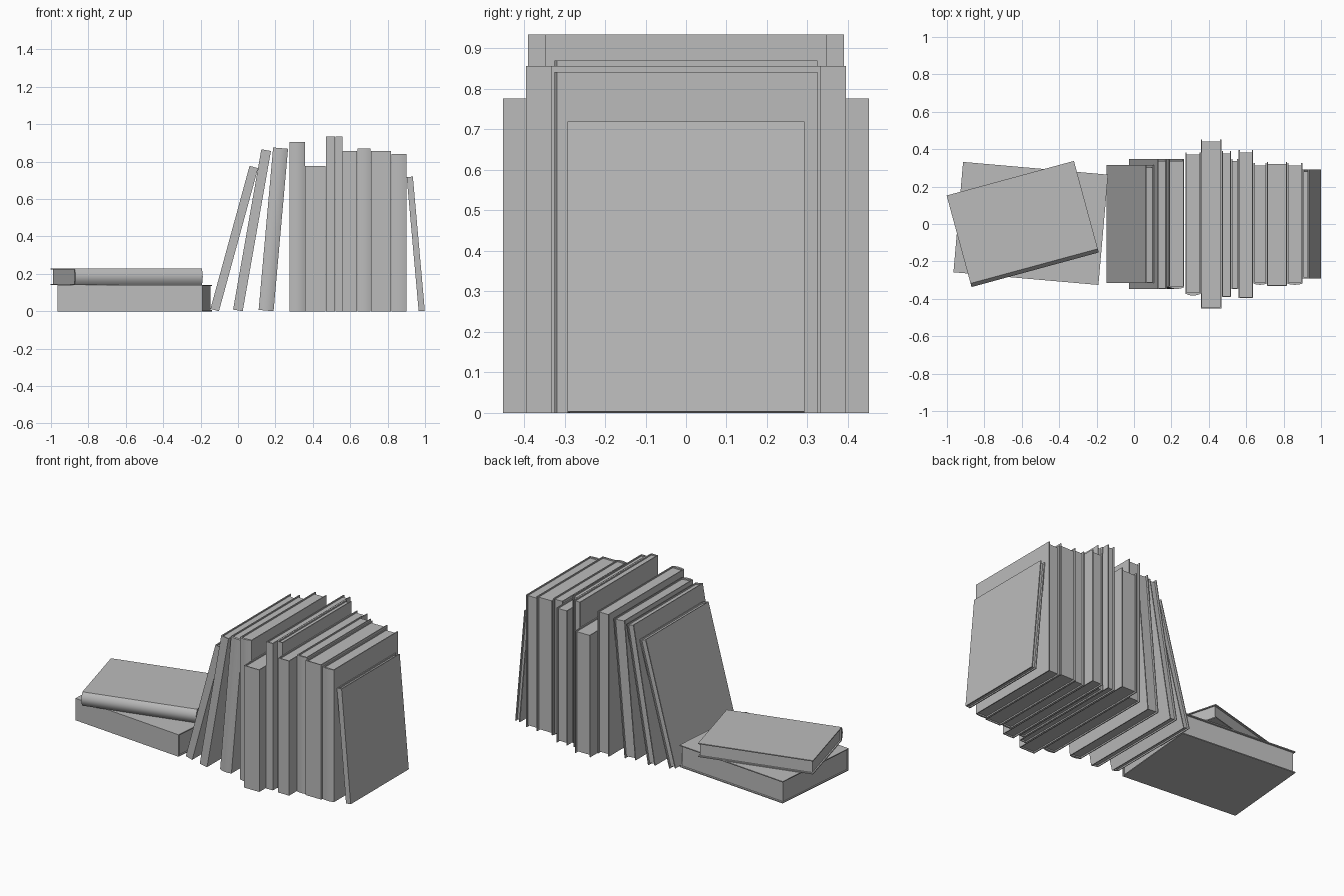
import bpy, bmesh, math
from mathutils import Matrix

cube = bpy.data.objects.get("Cube")
if cube:
    bpy.data.objects.remove(cube)

grey = bpy.data.materials.new("plain_grey")
grey.use_nodes = True
colour = (0.5, 0.5, 0.5, 1)
grey.diffuse_color = colour
grey.node_tree.nodes["Principled BSDF"].inputs["Base Color"].default_value = colour

BOARD = 0.006    # cover thickness
INSET = 0.012    # how far pages sit inside the cover


def prism(bm, outline, z0, z1):
    """Extrude a flat outline from z0 up to z1."""
    low = [bm.verts.new((x, y, z0)) for x, y in outline]
    high = [bm.verts.new((x, y, z1)) for x, y in outline]
    bm.faces.new(low[::-1])
    bm.faces.new(high)
    n = len(low)
    for i in range(n):
        j = (i + 1) % n
        bm.faces.new((low[i], low[j], high[j], high[i]))


def book(name, t, d, h, matrix, bulge=0.0):
    """Cover with its spine towards -y, and a page block inset on three sides."""
    bm = bmesh.new()
    a, b = t / 2, d / 2
    steps = 10 if bulge else 1
    spine = []
    for i in range(steps + 1):
        u = 2 * i / steps - 1
        spine.append((a * u, -b + bulge * u * u))
    inner, back = a - BOARD, -b + bulge + BOARD
    cover = spine + [(a, b), (inner, b), (inner, back),
                     (-inner, back), (-inner, b), (-a, b)]
    prism(bm, cover, -h / 2, h / 2)
    edge, top = b - INSET, h / 2 - INSET * 0.7
    pages = [(-inner, back), (inner, back), (inner, edge), (-inner, edge)]
    prism(bm, pages, -top, top)
    bmesh.ops.recalc_face_normals(bm, faces=bm.faces)
    mesh = bpy.data.meshes.new(name)
    bm.to_mesh(mesh)
    bm.free()
    mesh.materials.append(grey)
    ob = bpy.data.objects.new(name, mesh)
    ob.matrix_world = matrix
    bpy.context.collection.objects.link(ob)
    bpy.ops.object.select_all(action='DESELECT')
    ob.select_set(True)
    bpy.context.view_layer.objects.active = ob
    bpy.ops.object.shade_smooth_by_angle(angle=math.radians(30))


def rot(degrees, axis):
    return Matrix.Rotation(math.radians(degrees), 4, axis)


# Upright books: left x, right x, depth, height, spine bulge
upright = [
    (0.275, 0.357, 0.765, 0.905, 0.01),
    (0.358, 0.467, 0.905, 0.777, 0),
    (0.47, 0.519, 0.78, 0.935, 0),
    (0.52, 0.558, 0.695, 0.935, 0),
    (0.56, 0.637, 0.79, 0.857, 0),
    (0.64, 0.709, 0.65, 0.87, 0.006),
    (0.71, 0.819, 0.665, 0.857, 0),
    (0.82, 0.9, 0.65, 0.842, 0.006),
]
for i, (x0, x1, d, h, bulge) in enumerate(upright):
    place = Matrix.Translation(((x0 + x1) / 2, 0, h / 2))
    book(f"upright_book_{i + 1}", x1 - x0, d, h, place, bulge)

# Leaning books: x of the corner on the ground, thickness, depth, length, tilt
leaning = [
    (-0.102, 0.047, 0.63, 0.793, 15.3, 0),
    (0.025, 0.052, 0.695, 0.87, 10, 0),
    (0.19, 0.08, 0.695, 0.872, 5.1, 0.01),
    (0.966, 0.033, 0.585, 0.72, -5.1, 0),
]
for i, (x, t, d, h, tilt, bulge) in enumerate(leaning):
    side = -1 if tilt > 0 else 1
    place = (Matrix.Translation((x, 0, 0)) @ rot(tilt, 'Y')
             @ Matrix.Translation((side * t / 2, 0, h / 2)))
    book(f"leaning_book_{i + 1}", t, d, h, place, bulge)

# Two books lying flat, stacked and turned
flat = rot(90, 'Y')
book("lower_flat_book", 0.14, 0.592, 0.778,
     Matrix.Translation((-0.552, 0.003, 0.07)) @ rot(-5, 'Z') @ flat)
book("upper_flat_book", 0.088, 0.507, 0.705,
     Matrix.Translation((-0.595, 0, 0.184)) @ rot(15.2, 'Z') @ flat, 0.02)
